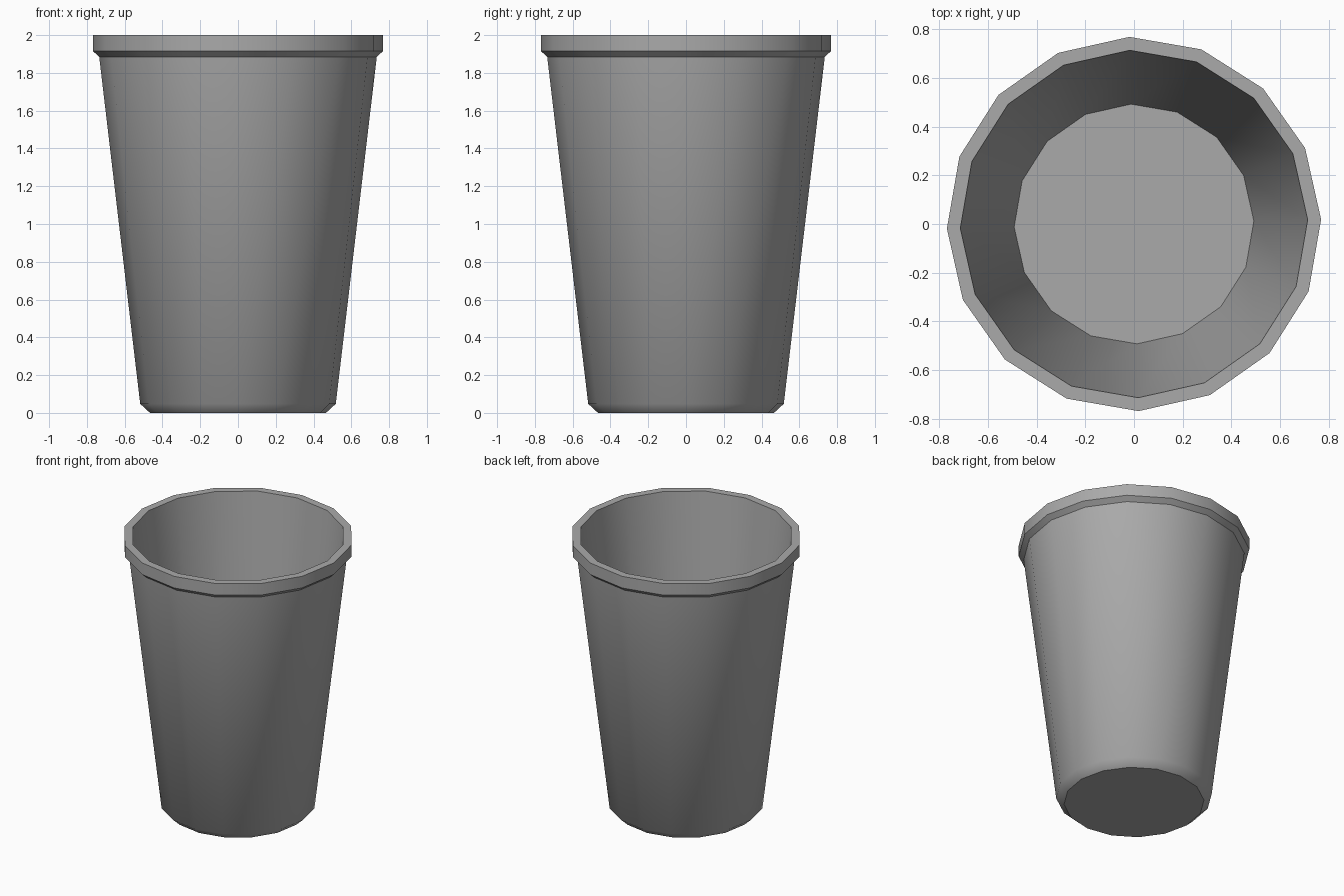
import bpy
import bmesh
from math import cos, sin, pi, radians

if "Cube" in bpy.data.objects:
    bpy.data.objects.remove(bpy.data.objects["Cube"], do_unlink=True)

SIDES = 16
TURN = radians(1.4)

grey = bpy.data.materials.new("plain grey")
grey.use_nodes = True
grey.diffuse_color = (0.4, 0.4, 0.4, 1)
grey.node_tree.nodes["Principled BSDF"].inputs["Base Color"].default_value = (0.4, 0.4, 0.4, 1)

# Cup profile: radius, height, sharp ring
profile = [
    (0.466, 0.0, True),     # underside
    (0.518, 0.048, False),  # soft foot chamfer
    (0.735, 1.885, True),   # top of the outer wall
    (0.768, 1.915, True),   # lip chamfer
    (0.768, 2.0, True),     # lip outer edge
    (0.713, 2.0, True),     # lip inner edge
    (0.492, 0.07, True),    # inside floor
]


def ring(bm, radius, z):
    angles = [TURN + 2 * pi * i / SIDES for i in range(SIDES)]
    return [bm.verts.new((radius * cos(a), radius * sin(a), z)) for a in angles]


bm = bmesh.new()
rings = [ring(bm, r, z) for r, z, _ in profile]

# Walls and lip
for low, high in zip(rings, rings[1:]):
    for i in range(SIDES):
        j = (i + 1) % SIDES
        bm.faces.new((low[i], low[j], high[j], high[i]))

# Underside and inside floor
bm.faces.new(rings[0][::-1])
bm.faces.new(rings[-1])

# Smooth walls with crisp rings
for face in bm.faces:
    face.smooth = True
for verts, (_, _, sharp) in zip(rings, profile):
    for i in range(SIDES):
        bm.edges.get((verts[i], verts[(i + 1) % SIDES])).smooth = not sharp

mesh = bpy.data.meshes.new("cup")
bm.to_mesh(mesh)
bm.free()
mesh.materials.append(grey)
cup = bpy.data.objects.new("cup", mesh)
bpy.context.collection.objects.link(cup)
